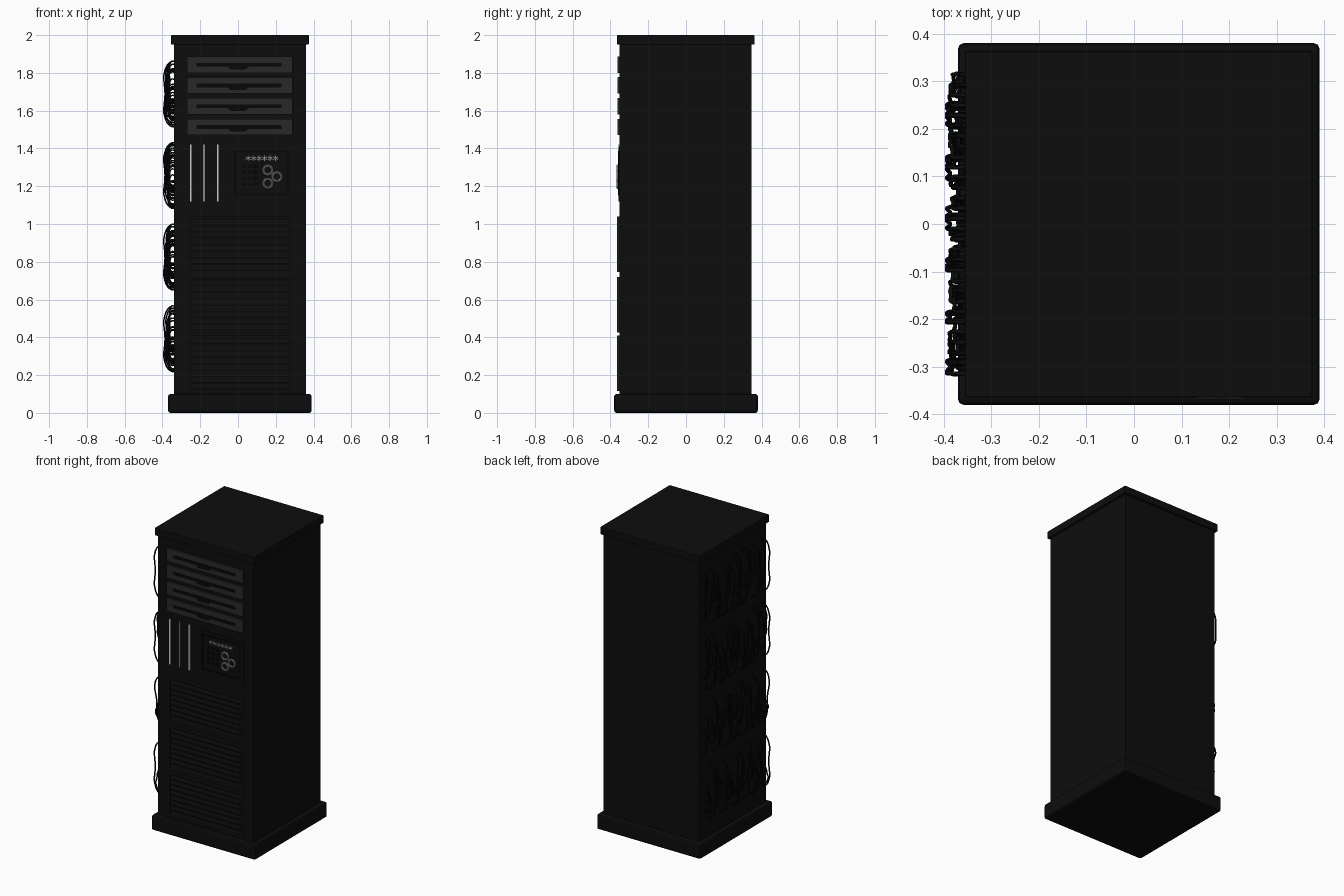
import bpy, math, random
from mathutils import Vector

if "Cube" in bpy.data.objects:
    bpy.data.objects.remove(bpy.data.objects["Cube"])
random.seed(4)


def mat(name, v):
    m = bpy.data.materials.new(name)
    m.diffuse_color = (v, v, v, 1)
    m.use_nodes = True
    m.node_tree.nodes["Principled BSDF"].inputs["Base Color"].default_value = m.diffuse_color
    return m


BLACK, DARK, GREY, EDGE = mat("black", .004), mat("dark", .002), mat("grey", .022), mat("edge", .012)
WHITE, LIGHT = mat("white", .6), mat("light_grey", .25)


def box(name, x, y, z, m=BLACK, bevel=0):
    """Box from (min, max) pairs."""
    bpy.ops.mesh.primitive_cube_add(size=1, location=[sum(p) / 2 for p in (x, y, z)])
    o = bpy.context.object
    o.name = name
    o.scale = [p[1] - p[0] for p in (x, y, z)]
    bpy.ops.object.transform_apply(location=False, rotation=False, scale=True)
    o.data.materials.append(m)
    if bevel:
        b = o.modifiers.new("bevel", 'BEVEL')
        b.width, b.segments = bevel, 2
    return o


def plate(name, outline, y0, y1, m):
    """Extrude an x-z outline from y0 to y1."""
    n = len(outline)
    verts = [(x, y, z) for y in (y0, y1) for x, z in outline]
    faces = [tuple(range(n)), tuple(range(2 * n - 1, n - 1, -1))]
    faces += [(i, i + n, (i + 1) % n + n, (i + 1) % n) for i in range(n)]
    me = bpy.data.meshes.new(name)
    me.from_pydata(verts, [], faces)
    me.materials.append(m)
    o = bpy.data.objects.new(name, me)
    bpy.context.collection.objects.link(o)
    return o


def frame(name, x, z, w, y0, y1, m):
    """Four bars around a rectangle."""
    for s, bx, bz in (("left", (x[0], x[0] + w), z), ("right", (x[1] - w, x[1]), z),
                      ("bottom", (x[0] + w, x[1] - w), (z[0], z[0] + w)),
                      ("top", (x[0] + w, x[1] - w), (z[1] - w, z[1]))):
        box(f"{name}_{s}", bx, (y0, y1), bz, m)


# Cabinet shell
F = -.352
box("cabinet_body", (-.34, .36), (F, .348), (.05, 1.97))
box("plinth", (-.37, .39), (-.38, .38), (0, .1), BLACK, .012)
box("top_cap", (-.355, .375), (-.365, .363), (1.95, 2), BLACK, .004)

# Drawers, each with a finger slot and a dipped pull in the middle
for i in range(4):
    zb = 1.8 - .11 * i
    box(f"drawer_{i}", (-.27, .29), (-.362, F + .01), (zb, zb + .087), GREY, .002)
    c = zb + .043
    slot = [(-.22, c - .01), (-.055, c - .01), (-.04, c - .024), (.04, c - .024),
            (.055, c - .01), (.23, c - .01), (.23, c + .01), (-.22, c + .01)]
    plate(f"drawer_slot_{i}", slot, -.3635, -.355, DARK)

# Vertical light strips
for i, (x, m) in enumerate(((-.25, WHITE), (-.18, LIGHT), (-.107, WHITE))):
    box(f"light_strip_{i}", (x - .004, x + .004), (-.357, F + .01), (1.12, 1.42), m)

# Control panel: frames, dials, star markers and buttons
box("control_panel", (-.04, .29), (-.357, F + .01), (1.12, 1.41), BLACK)
frame("control_frame", (-.02, .27), (1.15, 1.39), .012, -.361, -.355, DARK)
for i, (x, z) in enumerate(((.158, 1.285), (.206, 1.25), (.158, 1.215))):
    bpy.ops.mesh.primitive_torus_add(location=(x, -.361, z), rotation=(math.pi / 2, 0, 0),
                                     major_radius=.023, minor_radius=.007,
                                     major_segments=24, minor_segments=8)
    dial = bpy.context.object
    dial.name = f"dial_ring_{i}"
    dial.data.materials.append(LIGHT)
    bpy.ops.object.shade_smooth_by_angle()
for i in range(6):
    for k in range(3):
        bar = box(f"star_marker_{i}_{k}", (-.0022, .0022), (-.361, -.355), (-.014, .014), LIGHT)
        bar.location = (.054 + .029 * i, -.358, 1.348)
        bar.rotation_euler.y = k * math.pi / 3
for r in range(4):
    for c in range(3):
        x, z = .02 + .033 * c, 1.2 + .032 * r
        box(f"button_{r}_{c}", (x, x + .022), (-.362, -.355), (z, z + .02), DARK, .002)

# Louvred vent panels
for i, zb in enumerate((.115, .425, .745)):
    x, z = (-.257, .283), (zb, zb + .295)
    frame(f"vent_frame_{i}", x, z, .009, -.364, F + .01, EDGE)
    box(f"vent_back_{i}", (-.248, .274), (-.354, F + .01), (zb + .009, zb + .286), DARK)
    for k in range(8):
        s = zb + .013 + .034 * k
        o = plate(f"vent_slat_{i}_{k}", [(-.24, s), (.267, s), (.267, s + .026), (-.24, s + .026)],
                  -.362, -.352, BLACK)
        for v in o.data.vertices:  # slope the upper edge back
            if v.co.y < -.36 and v.co.z > s + .02:
                v.co.y = -.356

# Patch cables looping out of the left side, in four bands
for band in range(4):
    lo, hi = .215 + .432 * band, .57 + .432 * band
    cu = bpy.data.curves.new(f"cable_band_{band}", 'CURVE')
    cu.dimensions = '3D'
    cu.bevel_depth, cu.bevel_resolution, cu.resolution_u = .0045, 1, 5
    cu.materials.append(BLACK)
    for k in range(30):
        y = -.314 + .628 * k / 29
        full = k % 5 == 0
        a = lo + .005 if full else random.uniform(lo + .005, lo + .15)
        b = hi - .005 if full else min(hi - .005, a + random.uniform(.08, .28))
        out = -.386 if full else random.uniform(-.386, -.36)
        dy = random.uniform(-.03, .03)
        y2 = max(-.314, min(.314, y + dy))
        r = min(.045, (b - a) * .35)
        pts = [(-.335, y, b), (-.352, y, b), (out, y, b - r),
               (out, (y + y2) / 2, (a + b) / 2), (out, y2, a + r), (-.352, y2, a), (-.335, y2, a)]
        sp = cu.splines.new('BEZIER')
        sp.bezier_points.add(len(pts) - 1)
        for p, co in zip(sp.bezier_points, pts):
            p.co = Vector(co)
            p.handle_left_type = p.handle_right_type = 'AUTO'
    bpy.context.collection.objects.link(bpy.data.objects.new(f"cable_band_{band}", cu))
